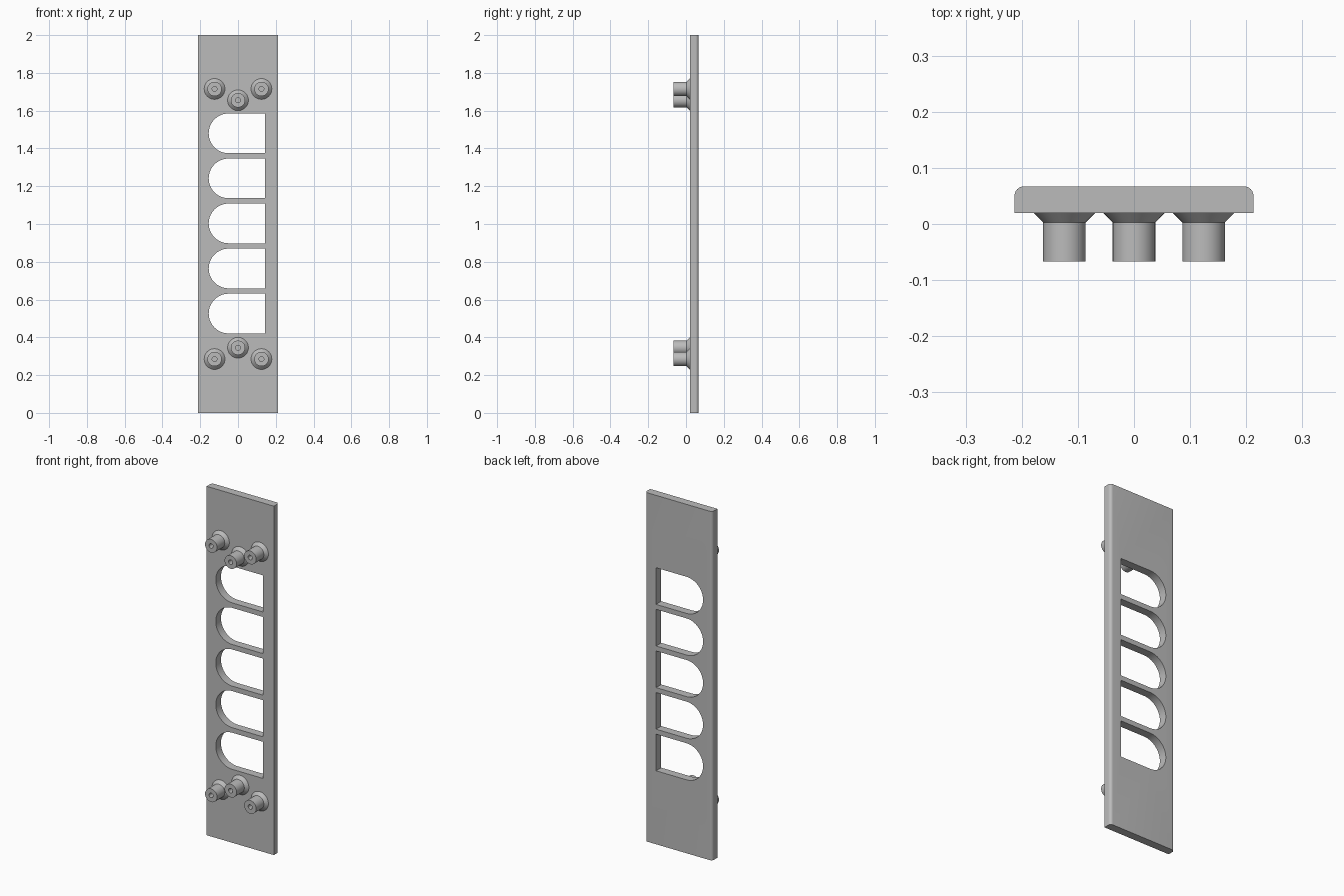
import bpy, bmesh, math
from mathutils import Matrix

cube = bpy.data.objects.get("Cube")
if cube:
    bpy.data.objects.remove(cube, do_unlink=True)

grey = bpy.data.materials.new("plain grey")
grey.use_nodes = True
colour = (0.5, 0.5, 0.5, 1)
grey.diffuse_color = colour
grey.node_tree.nodes["Principled BSDF"].inputs["Base Color"].default_value = colour

FRONT, BACK = 0.02, 0.067
HALF_W, ROUND = 0.213, 0.017


def make_object(name, bm):
    bmesh.ops.recalc_face_normals(bm, faces=bm.faces)
    mesh = bpy.data.meshes.new(name)
    bm.to_mesh(mesh)
    bm.free()
    mesh.materials.append(grey)
    obj = bpy.data.objects.new(name, mesh)
    bpy.context.collection.objects.link(obj)
    return obj


def activate(obj):
    bpy.ops.object.select_all(action='DESELECT')
    obj.select_set(True)
    bpy.context.view_layer.objects.active = obj


def extrude(bm, points, offset):
    face = bm.faces.new([bm.verts.new(p) for p in points])
    new = bmesh.ops.extrude_face_region(bm, geom=[face])["geom"]
    verts = [v for v in new if isinstance(v, bmesh.types.BMVert)]
    bmesh.ops.translate(bm, verts=verts, vec=offset)


def arc(cx, cy, radius, start, end, steps):
    angles = [math.radians(start + (end - start) * i / steps) for i in range(steps + 1)]
    return [(cx + radius * math.cos(a), cy + radius * math.sin(a)) for a in angles]


# Plate with rounded rear long edges
outline = [(-HALF_W, FRONT), (HALF_W, FRONT)]
outline += arc(HALF_W - ROUND, BACK - ROUND, ROUND, 0, 90, 10)
outline += arc(ROUND - HALF_W, BACK - ROUND, ROUND, 90, 180, 10)
bm = bmesh.new()
extrude(bm, [(x, y, 0) for x, y in outline], (0, 0, 2))
plate = make_object("plate", bm)

# Five openings, each with one round end
bm = bmesh.new()
for i in range(-2, 3):
    z = 1.003 + 0.2385 * i
    shape = [(0.143, z - 0.105), (0.143, z + 0.105)]
    shape += arc(-0.05, z, 0.105, 90, 270, 40)
    extrude(bm, [(x, -0.1, zz) for x, zz in shape], (0, 0.3, 0))
cutter = make_object("opening_cutter", bm)
cutter.hide_render = True
cut = plate.modifiers.new("openings", 'BOOLEAN')
cut.operation = 'DIFFERENCE'
cut.solver = 'EXACT'
cut.object = cutter
activate(plate)
bpy.ops.object.modifier_apply(modifier=cut.name)
bpy.data.objects.remove(cutter, do_unlink=True)
bpy.ops.object.shade_smooth_by_angle(angle=math.radians(30))


# Standoff posts with flared base and blind screw hole
def standoff(name, x, z):
    profile = [(0, 0.01), (0.013, 0.01), (0.013, -0.067), (0.038, -0.067),
               (0.038, 0.003), (0.055, FRONT), (0.055, FRONT + 0.002)]
    bm = bmesh.new()
    verts = [bm.verts.new((r, y, 0)) for r, y in profile]
    edges = [bm.edges.new(pair) for pair in zip(verts, verts[1:])]
    bmesh.ops.spin(bm, geom=verts + edges, cent=(0, 0, 0), axis=(0, 1, 0),
                   angle=math.tau, steps=40)
    bmesh.ops.remove_doubles(bm, verts=bm.verts, dist=0.0001)
    bmesh.ops.holes_fill(bm, edges=[e for e in bm.edges if e.is_boundary])
    bmesh.ops.transform(bm, matrix=Matrix.Translation((x, 0, z)), verts=bm.verts)
    activate(make_object(name, bm))
    bpy.ops.object.shade_smooth_by_angle(angle=math.radians(30))


for level, sign in (("lower", -1), ("upper", 1)):
    for side, x, rise in (("right", -0.124, 0.715), ("middle", 0, 0.655), ("left", 0.124, 0.715)):
        standoff(f"{level}_{side}_standoff", x, 1 + sign * rise)
